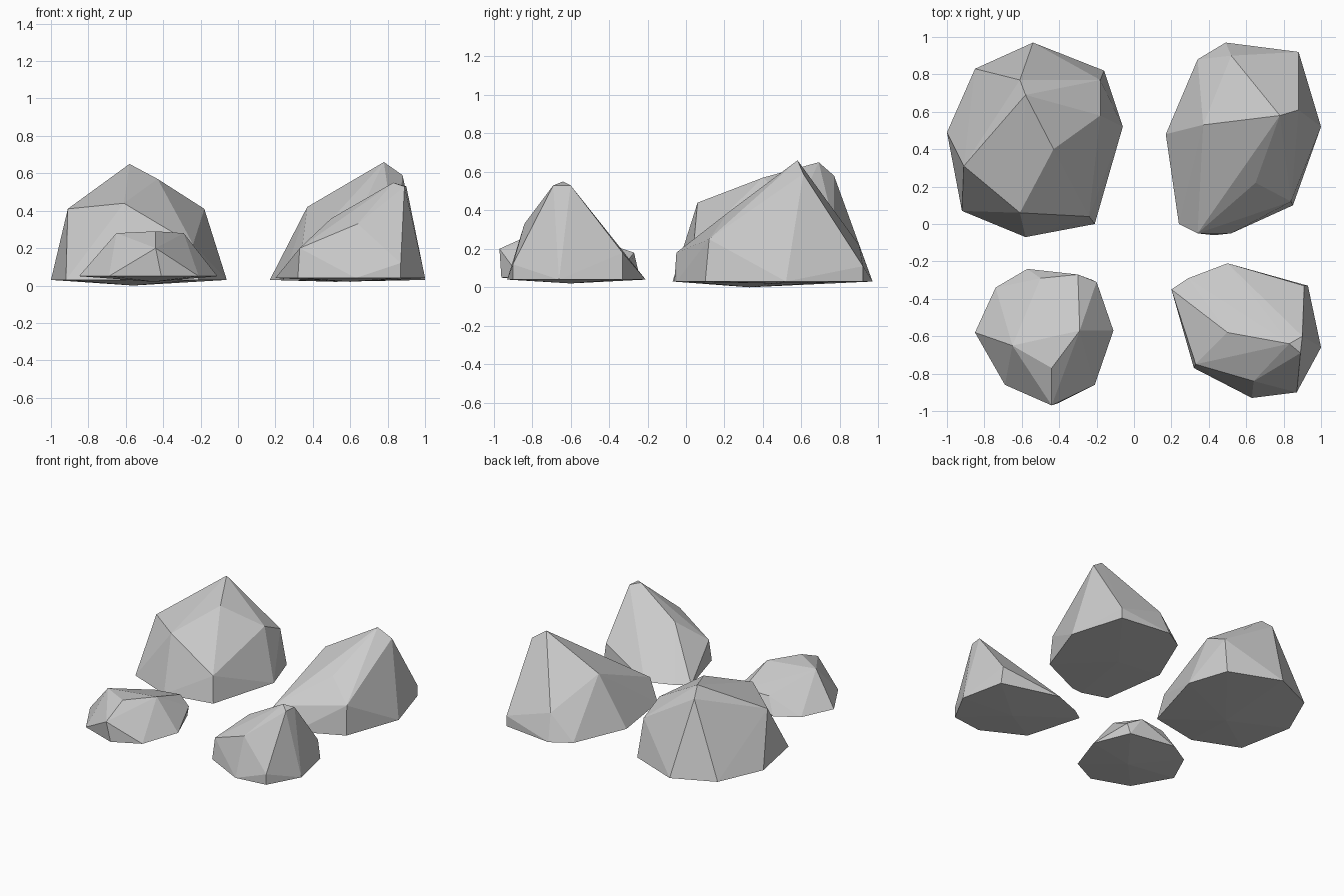
import bpy, bmesh


def rock(name, base, base_z, upper):
    """Faceted boulder: convex skin over a ground outline and upper corners."""
    bm = bmesh.new()
    for x, y in base:
        bm.verts.new((x, y, base_z))
    for p in upper:
        bm.verts.new(p)
    res = bmesh.ops.convex_hull(bm, input=bm.verts)
    junk = {g for g in res["geom_interior"] + res["geom_unused"]
            if isinstance(g, bmesh.types.BMVert)}
    bmesh.ops.delete(bm, geom=list(junk), context='VERTS')
    bmesh.ops.recalc_face_normals(bm, faces=bm.faces)
    me = bpy.data.meshes.new(name)
    bm.to_mesh(me)
    bm.free()
    ob = bpy.data.objects.new(name, me)
    bpy.context.collection.objects.link(ob)
    return ob


# Large domed boulder, back left
rock("back_left_boulder",
     [(-.54, .97), (-.85, .83), (-1, .49), (-.92, .07), (-.58, -.07),
      (-.21, 0), (-.06, .52), (-.16, .82)], .03,
     [(-.58, .69, .65), (-.61, .77, .58), (-.43, .40, .57), (-.18, .58, .41),
      (-.18, .77, .32), (-.91, .31, .41), (-.61, .06, .44), (-.24, .04, .22),
      (-.56, .33, 0)])

# Tall leaning boulder, back right
rock("back_right_boulder",
     [(.49, .97), (.88, .92), (1, .52), (.85, .10), (.52, -.05), (.43, -.06),
      (.24, 0), (.17, .48), (.34, .88)], .03,
     [(.78, .58, .66), (.88, .61, .59), (.65, .22, .39), (.37, .53, .42),
      (.84, .12, .25), (.34, -.05, .18), (.52, .90, .22), (.88, .92, .11),
      (.52, .45, .02)])

# Small low boulder, front left
rock("front_left_boulder",
     [(-.57, -.24), (-.22, -.30), (-.11, -.57), (-.21, -.86), (-.41, -.96),
      (-.69, -.86), (-.85, -.58), (-.74, -.34)], .05,
     [(-.65, -.65, .28), (-.44, -.77, .29), (-.29, -.57, .28),
      (-.44, -.97, .20), (-.20, -.31, .13), (-.30, -.27, .18),
      (-.50, -.29, .17), (-.45, -.6, .02)])

# Wedge shaped boulder, front right
rock("front_right_boulder",
     [(.50, -.21), (.93, -.33), (1, -.66), (.87, -.90), (.63, -.93),
      (.32, -.77), (.20, -.35), (.29, -.29)], .04,
     [(.83, -.64, .55), (.89, -.69, .53), (.90, -.60, .53), (.50, -.58, .36),
      (.33, -.75, .20), (.64, -.84, .33), (.87, -.90, .12),
      (.91, -.33, .18), (.6, -.6, .02)])
